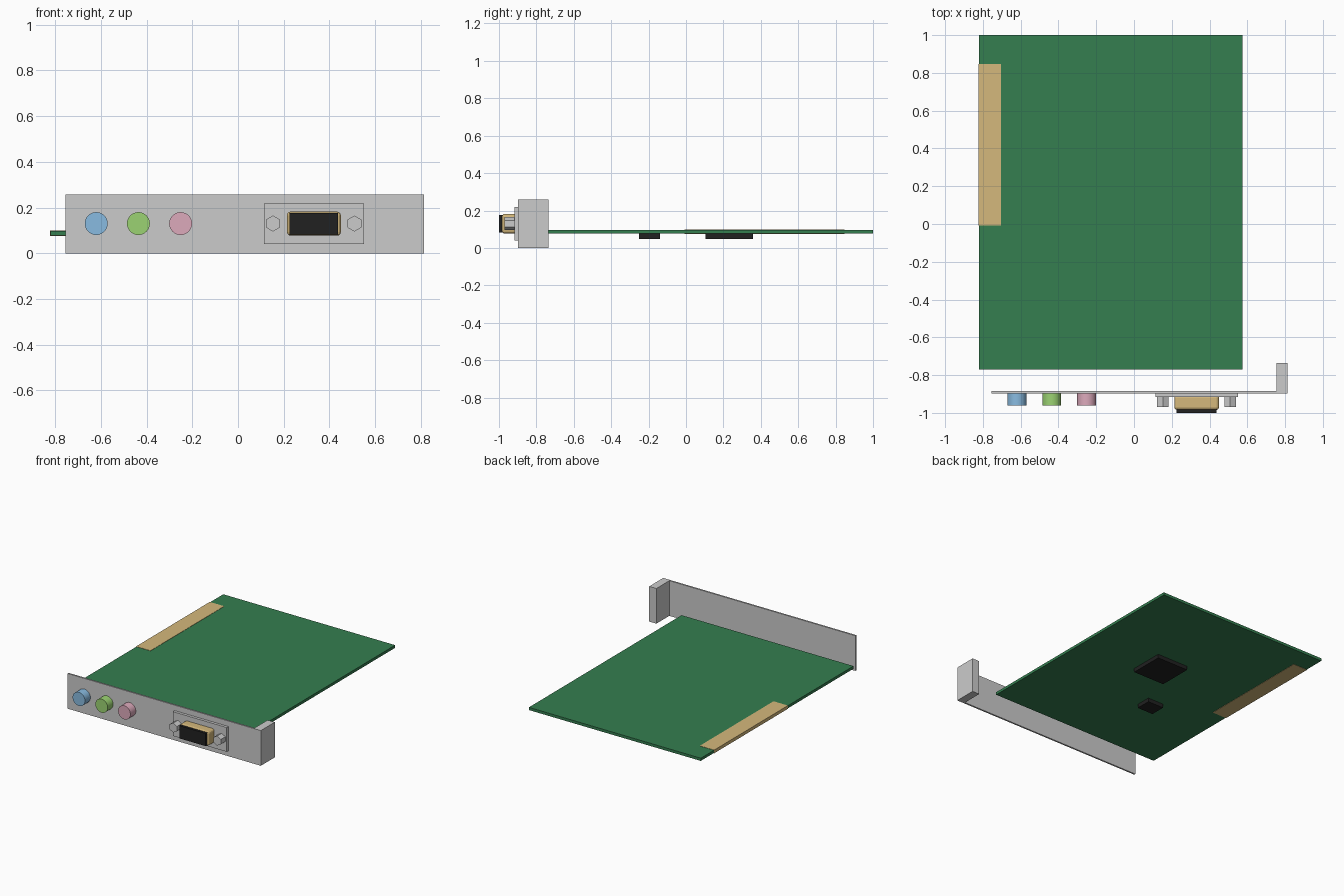
import bpy, math
from mathutils import Vector

if "Cube" in bpy.data.objects:
    bpy.data.objects.remove(bpy.data.objects["Cube"])


def material(name, rgb):
    m = bpy.data.materials.new(name)
    m.diffuse_color = (*rgb, 1)
    m.use_nodes = True
    m.node_tree.nodes["Principled BSDF"].inputs["Base Color"].default_value = m.diffuse_color
    return m


GREEN = material("board_green", (0.035, 0.21, 0.08))
GOLD = material("gold", (0.66, 0.48, 0.2))
BLACK = material("black_plastic", (0.015, 0.015, 0.015))
BLUE = material("jack_blue", (0.25, 0.5, 0.75))
LIME = material("jack_green", (0.33, 0.65, 0.17))
PINK = material("jack_pink", (0.72, 0.4, 0.5))


def box(name, lo, hi, mat=None, bevel=0):
    lo, hi = Vector(lo), Vector(hi)
    bpy.ops.mesh.primitive_cube_add(size=1, location=(lo + hi) / 2)
    ob = bpy.context.object
    ob.name = name
    ob.scale = hi - lo
    bpy.ops.object.transform_apply(location=False, rotation=False, scale=True)
    if mat:
        ob.data.materials.append(mat)
    if bevel:
        mod = ob.modifiers.new("rounded", 'BEVEL')
        mod.width, mod.segments = bevel, 3
    return ob


def rod(name, x, z, y0, y1, r, sides, mat=None):
    # cylinder running along y
    bpy.ops.mesh.primitive_cylinder_add(vertices=sides, radius=r, depth=y1 - y0,
                                        location=(x, (y0 + y1) / 2, z),
                                        rotation=(math.pi / 2, 0, 0))
    ob = bpy.context.object
    ob.name = name
    if mat:
        ob.data.materials.append(mat)
    if sides > 8:
        bpy.ops.object.shade_smooth_by_angle()
    return ob


# Circuit board with edge contacts
box("circuit_board", (-0.82, -0.77, 0.077), (0.575, 1.0, 0.097), GREEN)
box("edge_contacts", (-0.822, -0.008, 0.075), (-0.705, 0.847, 0.099), GOLD)

# Chips on the underside
box("large_chip", (-0.17, 0.105, 0.049), (0.086, 0.358, 0.077), BLACK)
box("small_chip", (-0.375, -0.252, 0.049), (-0.245, -0.14, 0.077), BLACK)

# Mounting bracket and its end tab
box("bracket_plate", (-0.755, -0.897, 0), (0.813, -0.885, 0.258))
box("bracket_tab", (0.755, -0.897, 0), (0.813, -0.735, 0.258))

# Audio jacks
for i, mat in enumerate((BLUE, LIME, PINK)):
    rod(f"audio_jack_{i + 1}", -0.62 + 0.1845 * i, 0.13, -0.96, -0.89, 0.05, 32, mat)

# Video port: flange, metal shell, insert and hex posts
box("port_flange", (0.113, -0.917, 0.04), (0.55, -0.89, 0.218))
box("port_shell", (0.214, -0.985, 0.077), (0.45, -0.905, 0.182), GOLD, 0.016)
box("port_insert", (0.225, -1.0, 0.083), (0.438, -0.93, 0.176), BLACK)
for side, x in (("left", 0.153), ("right", 0.509)):
    rod(f"hex_post_{side}", x, 0.13, -0.97, -0.91, 0.035, 6)
